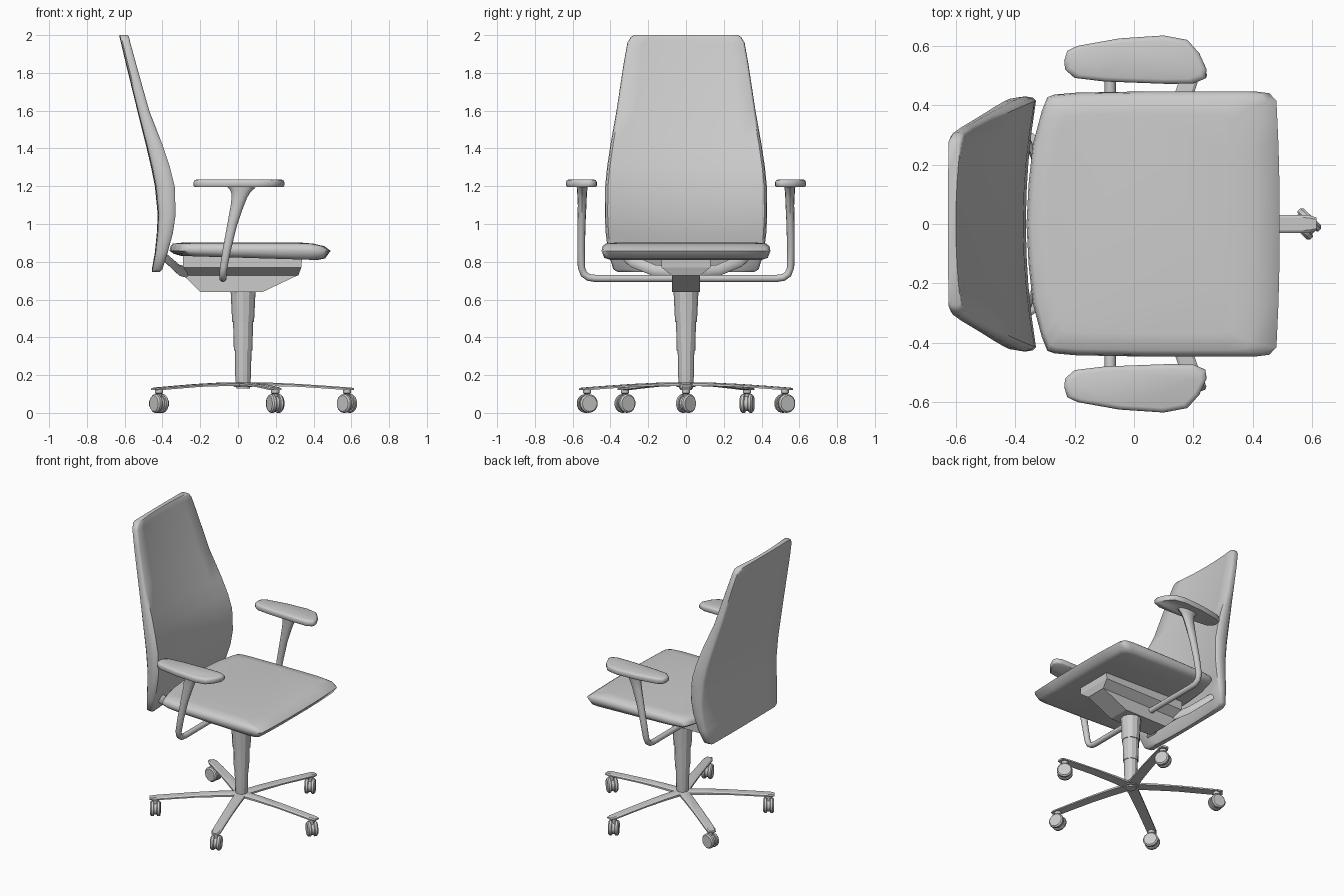
import bpy, bmesh, math
from mathutils import Vector, Matrix

if "Cube" in bpy.data.objects:
    bpy.data.objects.remove(bpy.data.objects["Cube"])


def finish(name, bm, angle=40):
    bmesh.ops.recalc_face_normals(bm, faces=bm.faces)
    me = bpy.data.meshes.new(name)
    bm.to_mesh(me)
    bm.free()
    ob = bpy.data.objects.new(name, me)
    bpy.context.collection.objects.link(ob)
    bpy.ops.object.select_all(action='DESELECT')
    bpy.context.view_layer.objects.active = ob
    ob.select_set(True)
    if angle:
        bpy.ops.object.shade_smooth_by_angle(angle=math.radians(angle))
    return ob


def loft(name, rings, angle=40, matrix=None):
    """Skin a list of equal-length point rings and cap both ends."""
    bm = bmesh.new()
    vs = [[bm.verts.new(p) for p in r] for r in rings]
    n = len(vs[0])
    for a, b in zip(vs, vs[1:]):
        for i in range(n):
            j = (i + 1) % n
            bm.faces.new((a[i], a[j], b[j], b[i]))
    bm.faces.new(vs[0])
    bm.faces.new(vs[-1])
    if matrix:
        bm.transform(matrix)
    return finish(name, bm, angle)


def tube(name, path, n=12):
    """Loft ellipses along a path of (point, x radius, cross radius)."""
    pts = [Vector(p[0]) for p in path]
    rings = []
    for k, (p, rx, ry) in enumerate(path):
        t = (pts[min(k + 1, len(pts) - 1)] - pts[max(k - 1, 0)]).normalized()
        u = Vector((1, 0, 0))
        u = (u - t * u.dot(t)).normalized()
        v = t.cross(u)
        rings.append([pts[k] + u * rx * math.cos(2 * math.pi * i / n) + v * ry * math.sin(2 * math.pi * i / n)
                      for i in range(n)])
    return loft(name, rings)


def lathe(name, profile, n, matrix, angle=40):
    """Stack of circles (radius, z)."""
    return loft(name, [[(r * math.cos(2 * math.pi * i / n), r * math.sin(2 * math.pi * i / n), z)
                        for i in range(n)] for r, z in profile], angle, matrix)


# Seat cushion: unit outline (x 0..1 back to front, y -1..1) scaled at each level
half = [(0, 0), (.008, .3), (.025, .6), (.06, .85), (.082, .955), (.11, .975), (.2, .99), (.5, 1),
        (.9, 1), (.96, .985), (.988, .93), (.996, .6), (1, .3), (1, 0)]
outline = half + [(x, -y) for x, y in half[-2:0:-1]]
levels = [(.822, -.30, .42, .405), (.832, -.34, .462, .433), (.858, -.362, .49, .447),
          (.882, -.357, .458, .442), (.896, -.345, .40, .425), (.902, -.29, .33, .37)]
rings = []
for k, (z, xb, xf, hy) in enumerate(levels):
    ring = []
    for ox, oy in outline:
        x = xb + (xf - xb) * ox
        ring.append((x, oy * hy, z - (.03 * x if k < 2 else 0)))
    rings.append(ring)
loft("seat", rings, 50)

# Backrest: horizontal sections, concave at the front
rows = [(.745, -.455, -.415, .36), (.76, -.456, -.40, .385), (.85, -.44, -.372, .412),
        (.95, -.43, -.345, .425), (1.05, -.425, -.33, .43), (1.2, -.44, -.335, .428), (1.3, -.46, -.36, .418),
        (1.42, -.488, -.40, .40), (1.6, -.533, -.47, .368), (1.85, -.594, -.54, .33),
        (1.96, -.62, -.57, .31), (1.99, -.627, -.577, .292), (2.0, -.627, -.585, .275)]
rings = []
for z, xb, xf, w in rows:
    d = xf - xb
    ring = []
    for i in range(9):
        t = -1 + i / 4
        ring.append((xf - .36 * d * (1 - t * t), t * w * .965, z))
    ring += [(xf - .12 * d, w * .99, z), (xf - .4 * d, w, z), (xb + .2 * d, w * .985, z)]
    for i in range(7):
        t = 1 - i / 3
        ring.append((xb + .06 * d * t * t, t * w * .95, z))
    ring += [(xb + .2 * d, -w * .985, z), (xf - .4 * d, -w, z), (xf - .12 * d, -w * .99, z)]
    rings.append(ring)
loft("backrest", rings, 45)


# Tilt mechanism under the seat
def rect(z, xa, xb, hy):
    return [(xa, -hy, z), (xb, -hy, z), (xb, hy, z), (xa, hy, z)]


loft("mechanism_top", [rect(.83, -.29, .34, .13), rect(.77, -.29, .335, .13), rect(.728, -.29, .32, .075)], 0)
loft("mechanism_body", [rect(.77, -.34, .33, .075), rect(.73, -.29, .32, .075), rect(.64, -.2, .13, .075)], 0)

# Struts from mechanism to backrest
for s, side in ((-1, "right"), (1, "left")):
    tube("back_strut_" + side, [((-.415, s * .33, .85), .012, .03), ((-.36, s * .28, .80), .012, .03),
                                ((-.31, s * .17, .755), .012, .03), ((-.27, s * .06, .745), .012, .03)], 8)

# Armrest supports: horizontal tube bending up and flaring under the pad
path = [((-.08, 0, .712), .019, .019), ((-.08, .48, .712), .019, .019), ((-.08, .515, .717), .019, .019),
        ((-.079, .541, .735), .019, .019), ((-.076, .554, .77), .02, .019), ((-.058, .555, .87), .022, .02),
        ((-.03, .553, 1.0), .026, .021), ((-.004, .55, 1.1), .034, .023), ((.008, .55, 1.15), .042, .025),
        ((.012, .55, 1.175), .055, .027), ((.014, .55, 1.2), .08, .029)]
pad = [(-.235, .55), (-.225, .583), (-.19, .6), (-.05, .625), (.1, .635), (.18, .62), (.22, .575),
       (.245, .52), (.24, .49), (.2, .473), (.11, .472), (-.1, .48), (-.2, .492), (-.232, .52)]
for s, side in ((-1, "right"), (1, "left")):
    tube("armrest_support_" + side, [((p[0], s * p[1], p[2]), a, b) for p, a, b in path])
    rings = []
    for z, f in ((1.195, .93), (1.203, 1), (1.222, 1), (1.232, .94), (1.236, .8)):
        rings.append([(.01 + (x - .01) * (1 - (1 - f) * .4), s * (.553 + (y - .553) * f), z) for x, y in pad])
    loft("armrest_pad_" + side, rings, 50)

# Gas column with telescopic steps
cx = .027
lathe("column", [(.036, .13), (.042, .2), (.044, .33), (.049, .33), (.053, .48), (.058, .48), (.066, .645)],
      12, Matrix.Translation((cx, 0, 0)), 25)
lathe("base_hub", [(.05, .138), (.055, .146), (.055, .156), (.045, .162)], 15, Matrix.Translation((cx, 0, 0)))

# Five-star base with twin-wheel casters
swivel = [.8, .5, 1.4, .6, .4]
for k in range(5):
    turn = Matrix.Translation((cx, 0, 0)) @ Matrix.Rotation(k * math.tau / 5, 4, 'Z')
    rings = []
    for r, w, zt, zb in ((0, .036, .162, .142), (.15, .034, .16, .142), (.3, .032, .153, .138),
                         (.45, .031, .143, .128), (.56, .03, .135, .12), (.588, .022, .132, .12)):
        rings.append([(r, -w, zb), (r, w, zb), (r, w, zt - .006), (r, w * .7, zt), (r, -w * .7, zt), (r, -w, zt - .006)])
    loft(f"base_arm_{k + 1}", rings, 30, turn)

    a = k * math.tau / 5
    spot = Matrix.Translation((cx + .55 * math.cos(a), .55 * math.sin(a), 0))
    lathe(f"caster_stem_{k + 1}", [(.014, .07), (.014, .1), (.022, .104), (.022, .124)], 10, spot)
    axle = spot @ Matrix.Translation((0, 0, .05)) @ Matrix.Rotation(swivel[k], 4, 'Z') @ Matrix.Rotation(math.pi / 2, 4, 'Y')
    for s, side in ((-1, "a"), (1, "b")):
        lathe(f"caster_wheel_{k + 1}{side}",
              [(.046, s * .009), (.05, s * .013), (.05, s * .026), (.042, s * .034)], 14, axle)
    lathe(f"caster_fork_{k + 1}", [(.04, -.012), (.04, .012)], 12, axle)
